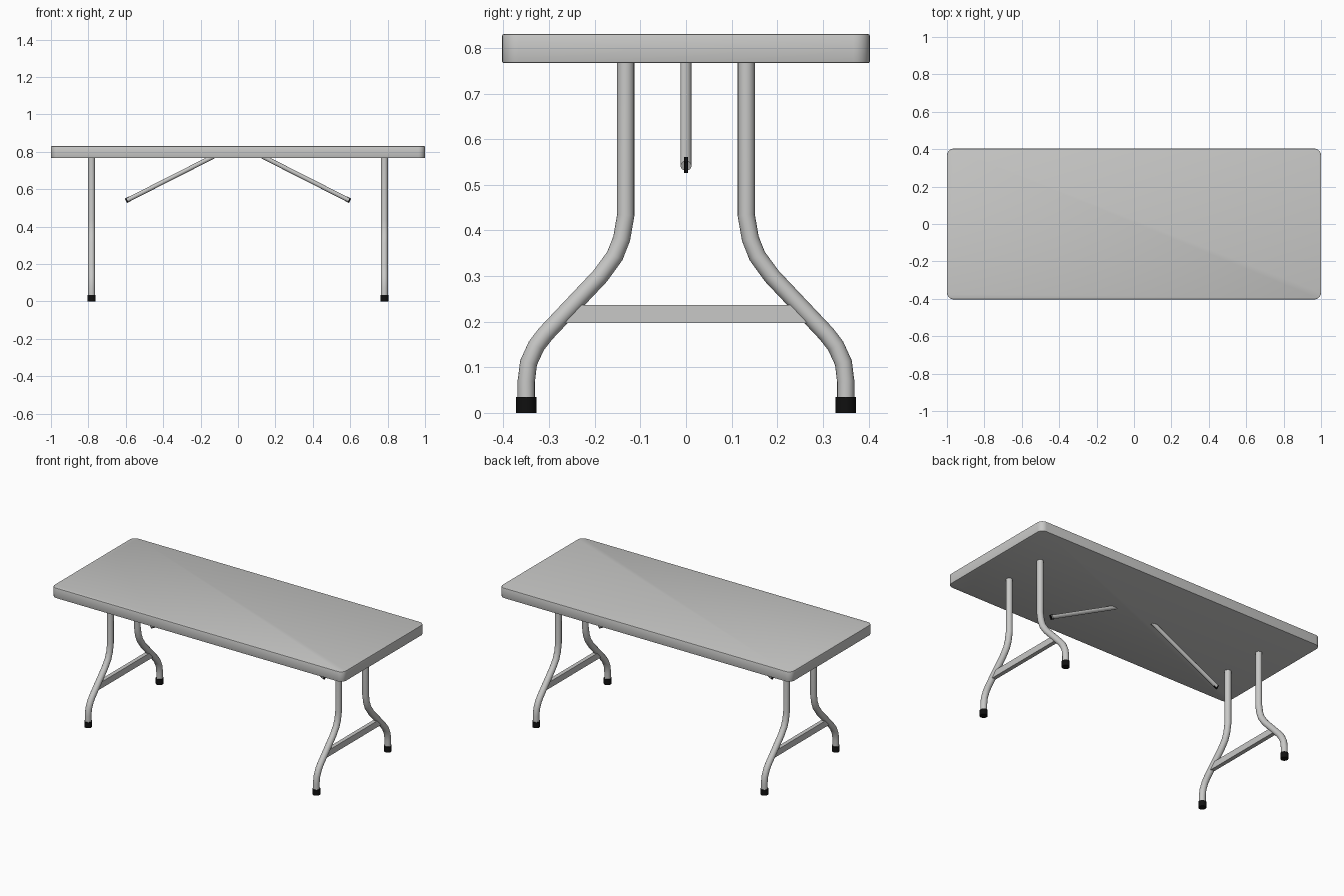
import bpy, bmesh, math
from mathutils import Vector

if "Cube" in bpy.data.objects:
    bpy.data.objects.remove(bpy.data.objects["Cube"])


def material(name, rgb):
    m = bpy.data.materials.new(name)
    m.diffuse_color = (*rgb, 1)
    m.use_nodes = True
    m.node_tree.nodes["Principled BSDF"].inputs["Base Color"].default_value = m.diffuse_color
    return m


GREY = material("light grey", (0.58, 0.58, 0.57))
BLACK = material("black rubber", (0.005, 0.005, 0.005))


def finish(bm, name, mat, smooth=True):
    bmesh.ops.recalc_face_normals(bm, faces=bm.faces[:])
    me = bpy.data.meshes.new(name)
    bm.to_mesh(me)
    bm.free()
    me.materials.append(mat)
    ob = bpy.data.objects.new(name, me)
    bpy.context.collection.objects.link(ob)
    if smooth:
        bpy.ops.object.select_all(action='DESELECT')
        ob.select_set(True)
        bpy.context.view_layer.objects.active = ob
        bpy.ops.object.shade_smooth_by_angle(angle=math.radians(35))
    return ob


def tube(name, path, radius, side, mat, n=16):
    """Sweep a circle along a planar path; side is the plane's normal."""
    pts, side = [Vector(p) for p in path], Vector(side)
    bm = bmesh.new()
    rings = []
    for i, p in enumerate(pts):
        a = (p - pts[i - 1]).normalized() if i else Vector()
        b = (pts[i + 1] - p).normalized() if i < len(pts) - 1 else Vector()
        up = (a + b).normalized().cross(side)
        rings.append([bm.verts.new(p + radius * (math.cos(t) * side + math.sin(t) * up))
                      for t in (2 * math.pi * k / n for k in range(n))])
    for r, s in zip(rings, rings[1:]):
        for k in range(n):
            bm.faces.new((r[k], r[(k + 1) % n], s[(k + 1) % n], s[k]))
    bm.faces.new(rings[0])
    bm.faces.new(rings[-1])
    return finish(bm, name, mat)


def prism(name, outline, offset, mat):
    """Extrude a planar outline by an offset vector."""
    bm = bmesh.new()
    f = bm.faces.new([bm.verts.new(p) for p in outline])
    ext = bmesh.ops.extrude_face_region(bm, geom=[f])
    bmesh.ops.translate(bm, vec=offset,
                        verts=[v for v in ext["geom"] if isinstance(v, bmesh.types.BMVert)])
    return finish(bm, name, mat, False)


# Table top: slab with rounded corners and softened edges
bm = bmesh.new()
bmesh.ops.create_cube(bm, size=1)
for v in bm.verts:
    v.co = (v.co.x * 2, v.co.y * 0.806, 0.7985 + v.co.z * 0.063)
upright = [e for e in bm.edges if abs(e.verts[0].co.z - e.verts[1].co.z) > 0.01]
bmesh.ops.bevel(bm, geom=upright, offset=0.036, segments=6, profile=0.5, affect='EDGES')
rim = [e for e in bm.edges if abs(e.verts[0].co.z - e.verts[1].co.z) < 0.001]
bmesh.ops.bevel(bm, geom=rim, offset=0.003, segments=2, profile=0.5, affect='EDGES')
finish(bm, "table_top", GREY)

# Leg centre line as (y, z)
LEG = [(0.132, 0.775), (0.132, 0.434), (0.141, 0.382), (0.156, 0.344), (0.188, 0.300),
       (0.308, 0.173), (0.328, 0.147), (0.345, 0.110), (0.35, 0.070), (0.35, 0.02)]

for sx, end in ((-1, "left"), (1, "right")):
    x = sx * 0.783
    # Bent legs with rubber feet
    for sy, face in ((-1, "front"), (1, "back")):
        tube(f"{end}_{face}_leg", [(x, sy * y, z) for y, z in LEG], 0.019, (1, 0, 0), GREY)
        tube(f"{end}_{face}_foot", [(x, sy * 0.35, 0), (x, sy * 0.35, 0.035)],
             0.0222, (1, 0, 0), BLACK, 24)
    # Crossbar between the legs
    prism(f"{end}_crossbar", [(x - 0.0125, y, z) for y, z in
          ((-0.28, 0.197), (0.28, 0.197), (0.245, 0.236), (-0.245, 0.236))],
          (0.025, 0, 0), GREY)
    # Folding strut
    top, low = Vector((sx * 0.131, 0, 0.775)), Vector((sx * 0.592, 0, 0.5415))
    tube(f"{end}_strut", [top, low], 0.012, (0, 1, 0), GREY)
    # Thin latch plate at the strut end
    d = (low - top).normalized()
    u = Vector((-d.z, 0, d.x))
    prism(f"{end}_strut_latch", [low + d * a + u * b - Vector((0, 0.004, 0)) for a, b in
          ((-0.016, -0.0135), (0.008, -0.0135), (0.008, 0.0135), (-0.016, 0.0135))],
          (0, 0.008, 0), BLACK)
